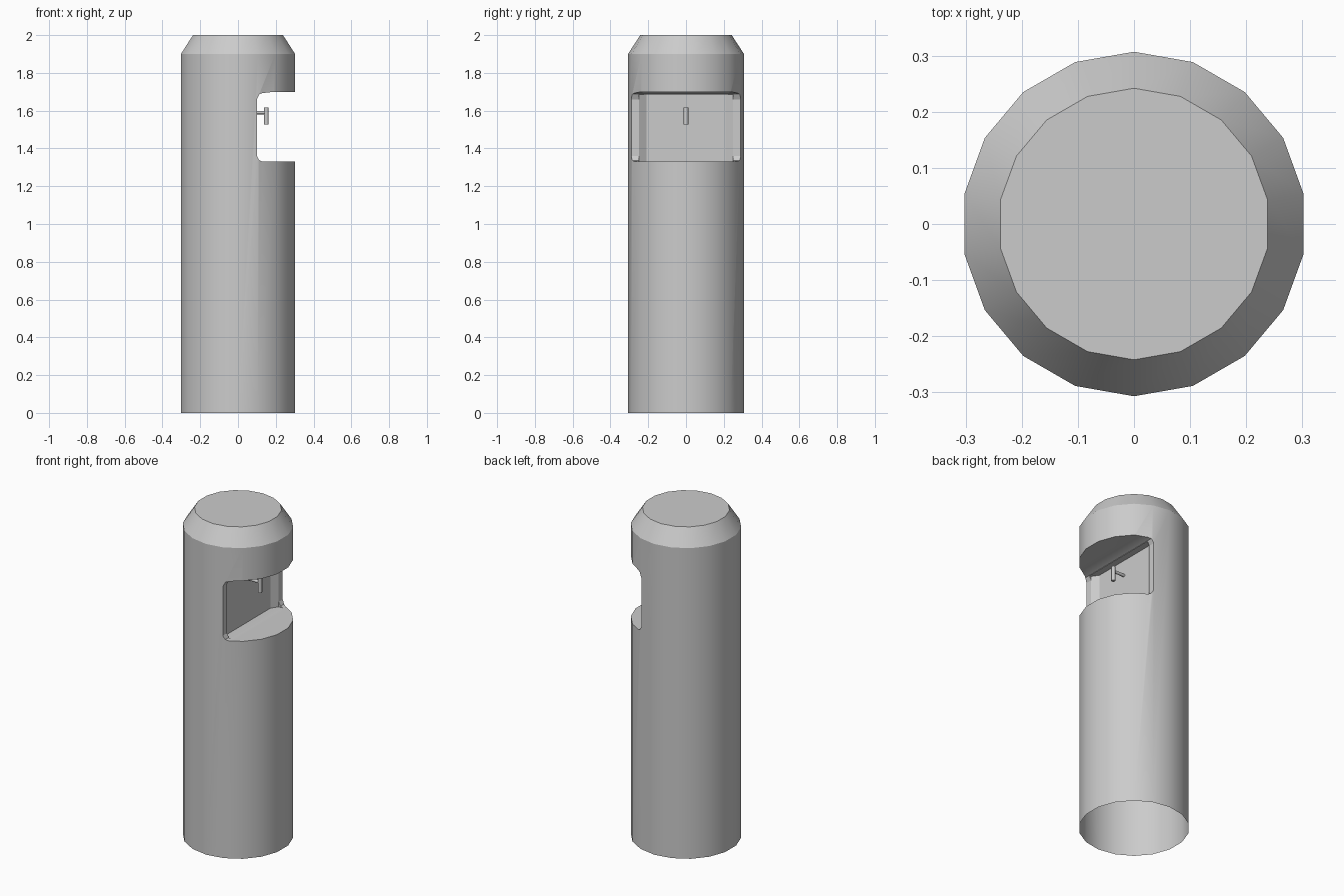
import bpy, bmesh, math
from mathutils import Matrix, Vector

if "Cube" in bpy.data.objects:
    bpy.data.objects.remove(bpy.data.objects["Cube"])


def make_object(name, bm):
    bmesh.ops.recalc_face_normals(bm, faces=bm.faces)
    mesh = bpy.data.meshes.new(name)
    bm.to_mesh(mesh)
    bm.free()
    obj = bpy.data.objects.new(name, mesh)
    bpy.context.collection.objects.link(obj)
    return obj


def activate(obj):
    bpy.ops.object.select_all(action='DESELECT')
    obj.select_set(True)
    bpy.context.view_layer.objects.active = obj


def prism(name, points, offset):
    """Closed profile of 3D points, extruded along offset."""
    bm = bmesh.new()
    face = bm.faces.new([bm.verts.new(p) for p in points])
    new = bmesh.ops.extrude_face_region(bm, geom=[face])['geom']
    bmesh.ops.translate(bm, vec=Vector(offset),
                        verts=[v for v in new if isinstance(v, bmesh.types.BMVert)])
    return make_object(name, bm)


def lathe(name, profile, sides, start):
    """Closed stack of rings given as (radius, z)."""
    bm = bmesh.new()
    rings = []
    for r, z in profile:
        angles = [start + math.tau * i / sides for i in range(sides)]
        rings.append([bm.verts.new((r * math.cos(a), r * math.sin(a), z)) for a in angles])
    for low, high in zip(rings, rings[1:]):
        for i in range(sides):
            j = (i + 1) % sides
            bm.faces.new((low[i], low[j], high[j], high[i]))
    bm.faces.new(rings[0])
    bm.faces.new(rings[-1])
    return make_object(name, bm)


def rod(name, radius, start, end, sides=8):
    start, end = Vector(start), Vector(end)
    axis = end - start
    rot = Vector((0, 0, 1)).rotation_difference(axis).to_matrix().to_4x4()
    bm = bmesh.new()
    bmesh.ops.create_cone(bm, cap_ends=True, segments=sides, radius1=radius,
                          radius2=radius, depth=axis.length,
                          matrix=Matrix.Translation((start + end) / 2) @ rot)
    obj = make_object(name, bm)
    activate(obj)
    bpy.ops.object.shade_smooth_by_angle(angle=math.radians(50))
    return obj


# Column with chamfered top
column = lathe("column", [(0.307, 0), (0.307, 1.9), (0.242, 2.0)], 18, math.pi / 2)

# Opening with rounded inner corners, and the shallow recess behind it
notch = [(0.5, 1.33), (0.13, 1.33), (0.113, 1.337), (0.1, 1.36), (0.1, 1.66),
         (0.113, 1.687), (0.13, 1.693), (0.19, 1.7), (0.5, 1.7)]
recess = [(0.15, -0.25), (0.15, 0.25), (0.1, 0.25),
          (0.073, 0.21), (0.073, -0.21), (0.1, -0.25)]
cutters = [prism("notch_cutter", [(x, -0.5, z) for x, z in notch], (0, 1, 0)),
           prism("recess_cutter", [(x, y, 1.33) for x, y in recess], (0, 0, 0.355))]
for cutter in cutters:
    cutter.hide_render = True
    mod = column.modifiers.new("cut", 'BOOLEAN')
    mod.operation = 'DIFFERENCE'
    mod.solver = 'EXACT'
    mod.object = cutter
    activate(column)
    bpy.ops.object.modifier_apply(modifier=mod.name)
for cutter in cutters:
    bpy.data.objects.remove(cutter)

# Open underside
bm = bmesh.new()
bm.from_mesh(column.data)
bottom = [f for f in bm.faces if all(v.co.z < 0.001 for v in f.verts)]
bmesh.ops.delete(bm, geom=bottom, context='FACES_ONLY')
bm.to_mesh(column.data)
bm.free()
activate(column)
bpy.ops.object.shade_smooth_by_angle(angle=math.radians(25))

# Tap: horizontal stem from the back panel and vertical spout
rod("tap_stem", 0.009, (0.07, 0, 1.59), (0.15, 0, 1.59))
rod("tap_spout", 0.012, (0.15, 0, 1.528), (0.15, 0, 1.618))
